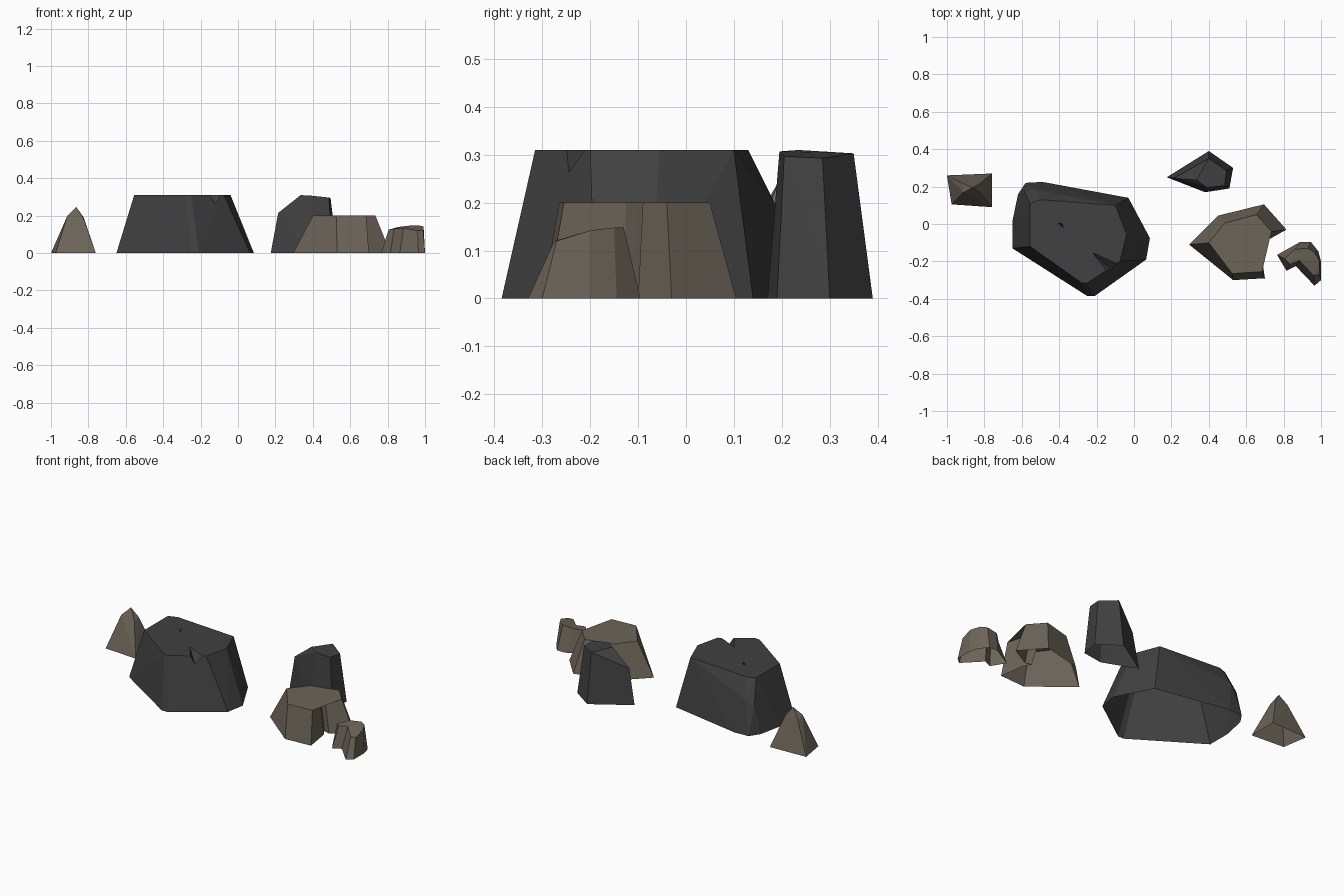
import bpy, bmesh

if "Cube" in bpy.data.objects:
    bpy.data.objects.remove(bpy.data.objects["Cube"])


def material(name, rgb):
    m = bpy.data.materials.new(name)
    m.diffuse_color = (*rgb, 1)
    m.use_nodes = True
    m.node_tree.nodes["Principled BSDF"].inputs["Base Color"].default_value = m.diffuse_color
    return m


DARK = material("dark stone", (0.052, 0.052, 0.052))
TAN = material("brown stone", (0.150, 0.128, 0.098))


def to_object(bm, name, mat):
    bmesh.ops.recalc_face_normals(bm, faces=bm.faces)
    me = bpy.data.meshes.new(name)
    bm.to_mesh(me)
    bm.free()
    me.materials.append(mat)
    ob = bpy.data.objects.new(name, me)
    bpy.context.collection.objects.link(ob)
    return ob


def flat(ring, z=0):
    return [(x, y, z) for x, y in ring]


def hull(name, pts, mat):
    """Faceted convex stone around a handful of corner points."""
    bm = bmesh.new()
    for p in pts:
        bm.verts.new(p)
    res = bmesh.ops.convex_hull(bm, input=bm.verts)
    junk = {g for g in res["geom_interior"] + res["geom_unused"]
            if isinstance(g, bmesh.types.BMVert)}
    bmesh.ops.delete(bm, geom=list(junk), context='VERTS')
    bmesh.ops.dissolve_limit(bm, angle_limit=0.03, verts=bm.verts, edges=bm.edges)
    return to_object(bm, name, mat)


def loft(name, base, top, mat):
    """Stone with a concave outline: ground ring joined to a matching top ring."""
    bm = bmesh.new()
    b = [bm.verts.new(p) for p in flat(base)]
    t = [bm.verts.new(p) for p in top]
    n = len(b)
    for i in range(n):
        j = (i + 1) % n
        bm.faces.new((b[i], b[j], t[j], t[i]))
    cap = bm.faces.new(t)
    bm.faces.new(b[::-1])
    bmesh.ops.triangulate(bm, faces=[cap])
    return to_object(bm, name, mat)


def carve(ob, pts):
    """Chip a wedge out of a stone."""
    cutter = hull("chip_cutter", pts, DARK)
    cutter.hide_render = True
    mod = ob.modifiers.new("chip", 'BOOLEAN')
    mod.operation, mod.object, mod.solver = 'DIFFERENCE', cutter, 'EXACT'
    bpy.context.view_layer.objects.active = ob
    bpy.ops.object.modifier_apply(modifier=mod.name)
    bpy.data.objects.remove(cutter)


def open_bottom(ob):
    """The stones are hollow shells, open at the ground."""
    bm = bmesh.new()
    bm.from_mesh(ob.data)
    down = [f for f in bm.faces if all(abs(v.co.z) < 1e-4 for v in f.verts)]
    bmesh.ops.delete(bm, geom=down, context='FACES')
    bm.to_mesh(ob.data)
    bm.free()


# Large dark boulder with a chipped rim and a small pit
boulder = hull("large_boulder",
    flat([(-.65, -.13), (-.65, .015), (-.62, .16), (-.58, .22), (-.49, .225),
          (-.03, .14), (.085, -.075), (.065, -.19), (-.21, -.385), (-.25, -.385)])
    + [(-.585, .17, .17), (-.53, .185, .2)]
    + flat([(-.555, -.12), (-.555, .11), (-.50, .13), (-.10, .10),
            (-.04, -.055), (-.075, -.2), (-.25, -.315), (-.28, -.315)], .31), DARK)
carve(boulder, [(-.22, -.155, .309), (-.06, -.30, .235), (-.03, -.2, .35),
                (-.13, -.31, .35), (-.2, -.15, .35)])
carve(boulder, [(-.42, .015, .33), (-.375, .005, .33), (-.37, -.035, .33),
                (-.39, -.005, .285)])

# Tall dark stone at the back
tall = hull("tall_stone",
    flat([(.175, .25), (.40, .39), (.53, .30), (.51, .19), (.38, .17)])
    + [(.215, .245, .215), (.335, .235, .31), (.40, .35, .303),
       (.495, .285, .293), (.485, .205, .297), (.39, .195, .307)], DARK)

# Pointed brown stone on the left
pointed = hull("pointed_stone",
    flat([(-1, .26), (-.76, .27), (-.76, .09), (-.975, .105)])
    + [(-.912, .168, .2), (-.91, .215, .19), (-.825, .17, .185),
       (-.825, .215, .19), (-.865, .195, .247)], TAN)

# Middle brown stone with a notch on its right side
middle = loft("middle_stone",
    [(.295, -.11), (.53, -.30), (.70, -.29), (.675, -.13), (.65, -.09),
     (.69, -.10), (.815, -.03), (.695, .105), (.45, .045)],
    flat([(.40, -.10), (.525, -.265), (.685, -.255), (.645, -.125),
          (.605, -.06), (.655, -.09), (.735, -.04), (.655, .05), (.485, .005)], .2), TAN)

# Small brown stone with a notch at the front
small = loft("small_stone",
    [(.765, -.165), (.815, -.25), (.865, -.225), (.965, -.33), (1, -.30),
     (1, -.2), (.985, -.145), (.945, -.095), (.89, -.095)],
    [(.805, -.185, .125), (.835, -.215, .13), (.885, -.195, .133),
     (.96, -.275, .12), (.99, -.27, .12), (.992, -.2, .142),
     (.965, -.15, .148), (.93, -.13, .148), (.86, -.135, .14)], TAN)

for stone in (boulder, tall, pointed, middle, small):
    open_bottom(stone)
